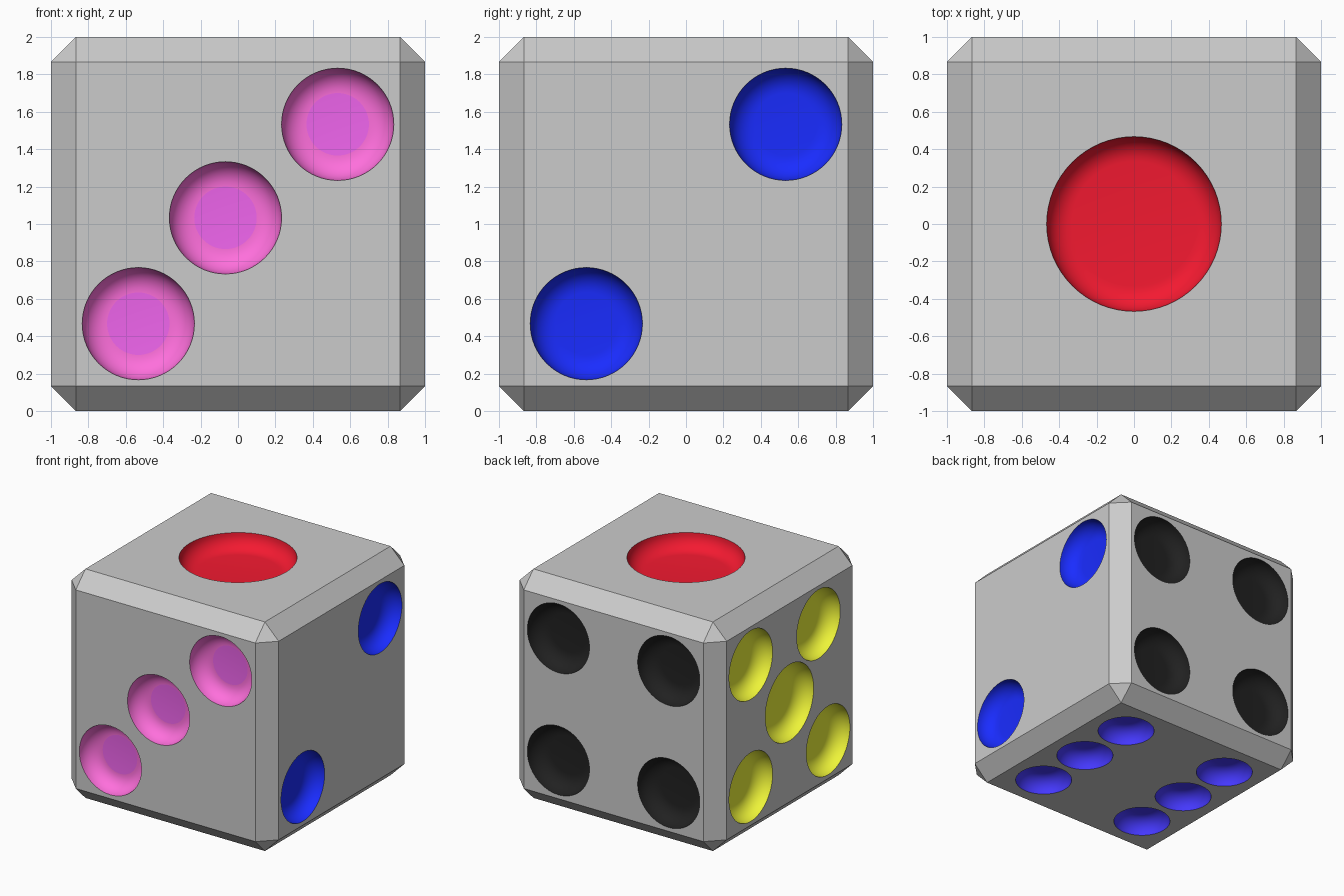
import bpy, bmesh, math
from mathutils import Matrix, Vector

if "Cube" in bpy.data.objects:
    bpy.data.objects.remove(bpy.data.objects["Cube"])

FILLET, STEPS, SIDES = 0.133, 8, 64
P = 0.533


def material(name, r, g, b):
    m = bpy.data.materials.new(name)
    m.diffuse_color = (r, g, b, 1)
    m.use_nodes = True
    m.node_tree.nodes["Principled BSDF"].inputs["Base Color"].default_value = m.diffuse_color
    return m


def make_object(name, bm, mats):
    mesh = bpy.data.meshes.new(name)
    bm.to_mesh(mesh)
    bm.free()
    for m in mats:
        mesh.materials.append(m)
    ob = bpy.data.objects.new(name, mesh)
    bpy.context.collection.objects.link(ob)
    return ob


def add_pip(bm, frame, u, v, radius, wall_mat, floor_mat):
    """Round plug with a quarter-round lower edge and a flat floor."""
    profile = [(radius, 0.05)]
    for i in range(STEPS + 1):
        a = math.pi / 2 * i / STEPS
        profile.append((radius - FILLET * (1 - math.cos(a)), -FILLET * math.sin(a)))
    rings = []
    for r, h in profile:
        rings.append([bm.verts.new(frame @ Vector((
            u + r * math.cos(2 * math.pi * k / SIDES),
            v + r * math.sin(2 * math.pi * k / SIDES), h))) for k in range(SIDES)])
    bm.faces.new(rings[0]).material_index = wall_mat
    for a, b in zip(rings, rings[1:]):
        for k in range(SIDES):
            j = (k + 1) % SIDES
            bm.faces.new((a[k], b[k], b[j], a[j])).material_index = wall_mat
    bm.faces.new(rings[-1][::-1]).material_index = floor_mat


# Colours
pip_mats = [material("red", 0.9, 0.01, 0.03), material("blue", 0.01, 0.025, 1),
            material("pink", 1, 0.16, 0.72), material("lilac", 0.87, 0.13, 0.85),
            material("black", 0.015, 0.015, 0.015), material("yellow", 0.85, 0.9, 0.04),
            material("indigo", 0.06, 0.04, 1)]
grey = material("grey", 0.8, 0.8, 0.8)

# Chamfered cube body
bm = bmesh.new()
bmesh.ops.create_cube(bm, size=2, matrix=Matrix.Translation((0, 0, 1)))
bmesh.ops.bevel(bm, geom=bm.edges[:], offset=0.133, segments=1, affect='EDGES')
die = make_object("die_body", bm, [grey])

# Pips per face: outward normal, right direction, wall and floor colour, (u, v, radius)
R = 0.3
faces = [
    ((0, 0, 1), (1, 0, 0), 0, 0, [(0, 0, 0.467)]),
    ((1, 0, 0), (0, 1, 0), 1, 1, [(-P, -P, R), (P, P, R)]),
    ((0, -1, 0), (1, 0, 0), 2, 3, [(-P, -P, R), (-0.067, 0.033, R), (P, P, R)]),
    ((0, 1, 0), (-1, 0, 0), 4, 4, [(u, v, R) for u in (-P, P) for v in (-P, P)]),
    ((-1, 0, 0), (0, -1, 0), 5, 5, [(-P, P, R), (0.4, P, R), (0, 0, 0.333),
                                    (P, -P, R), (-P, -P, R)]),
    ((0, 0, -1), (1, 0, 0), 6, 6, [(u, v, 0.233) for u in (-P, P) for v in (-P, 0, P)]),
]
bm = bmesh.new()
for normal, right, wall, floor, pips in faces:
    n, r = Vector(normal), Vector(right)
    frame = Matrix((r, n.cross(r), n)).transposed().to_4x4()
    frame.translation = n + Vector((0, 0, 1))
    for u, v, radius in pips:
        add_pip(bm, frame, u, v, radius, wall, floor)
bmesh.ops.recalc_face_normals(bm, faces=bm.faces[:])
cutter = make_object("pip_cutters", bm, pip_mats)
cutter.hide_render = True

# Carve the pips, then drop the cutter
mod = die.modifiers.new("pips", 'BOOLEAN')
mod.operation = 'DIFFERENCE'
mod.solver = 'EXACT'
mod.material_mode = 'TRANSFER'
mod.object = cutter
bpy.context.view_layer.objects.active = die
die.select_set(True)
bpy.ops.object.modifier_apply(modifier=mod.name)
bpy.data.objects.remove(cutter)
bpy.ops.object.shade_smooth_by_angle(angle=math.radians(30))
